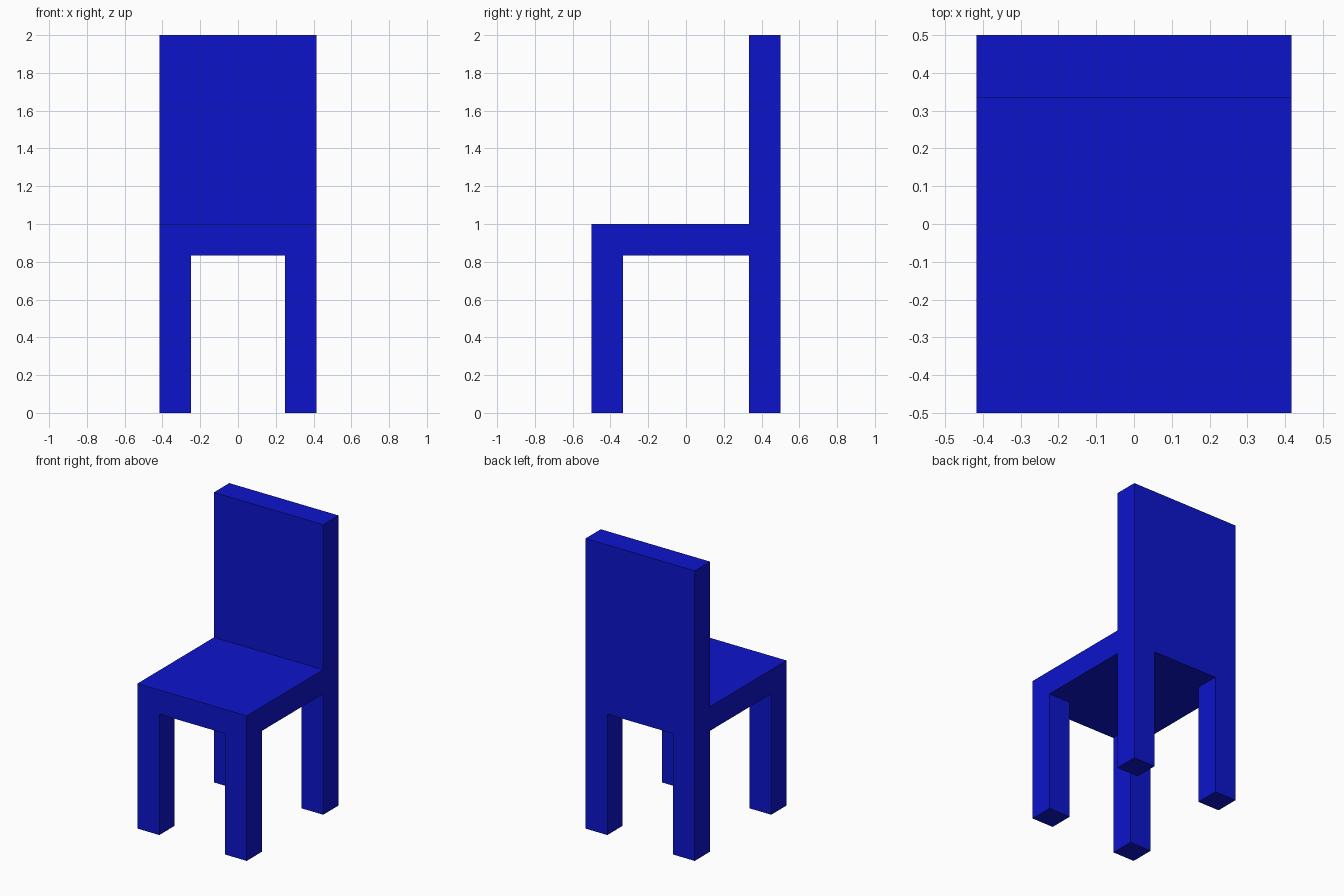
import bpy, bmesh, math
from mathutils import Matrix, Vector

if "Cube" in bpy.data.objects:
    bpy.data.objects.remove(bpy.data.objects["Cube"])

T = 1 / 6                    # thickness of legs, seat and back
HX, HY = 2.5 * T, 3 * T      # half width and half depth
SEAT_TOP, TOP = 1.0, 2.0


def extrude(bm, faces, dz):
    """Pull a face region straight up or down, leaving no inner faces."""
    geom = bmesh.ops.extrude_face_region(bm, geom=faces)["geom"]
    verts = [g for g in geom if isinstance(g, bmesh.types.BMVert)]
    bmesh.ops.translate(bm, verts=verts, vec=(0, 0, dz))
    old = [f for f in faces if f.is_valid]
    if old:
        bmesh.ops.delete(bm, geom=old, context='FACES')


bm = bmesh.new()

# Seat slab, cut along the leg and back lines
bmesh.ops.create_cube(bm, size=1, matrix=Matrix.Translation((0, 0, SEAT_TOP - T / 2))
                      @ Matrix.Diagonal((2 * HX, 2 * HY, T, 1)))
for s in (-1, 1):
    for co, no in (((s * (HX - T), 0, 0), (1, 0, 0)), ((0, s * (HY - T), 0), (0, 1, 0))):
        bmesh.ops.bisect_plane(bm, geom=bm.verts[:] + bm.edges[:] + bm.faces[:],
                               plane_co=Vector(co), plane_no=Vector(no))
bm.normal_update()

# Backrest from the rear strip of the seat top
extrude(bm, [f for f in bm.faces if f.normal.z > 0.9
             and f.calc_center_median().y > HY - T], TOP - SEAT_TOP)

# Four legs from the corners of the seat underside
bm.normal_update()
for sx in (-1, 1):
    for sy in (-1, 1):
        corner = [f for f in bm.faces if f.normal.z < -0.9
                  and f.calc_center_median().x * sx > HX - T
                  and f.calc_center_median().y * sy > HY - T]
        extrude(bm, corner, -(SEAT_TOP - T))

# Merge flush panels into clean flat faces
bmesh.ops.recalc_face_normals(bm, faces=bm.faces[:])
bmesh.ops.dissolve_limit(bm, angle_limit=math.radians(1),
                         verts=bm.verts[:], edges=bm.edges[:])

mesh = bpy.data.meshes.new("chair")
bm.to_mesh(mesh)
bm.free()
chair = bpy.data.objects.new("chair", mesh)
bpy.context.collection.objects.link(chair)

# Blue paint
blue = bpy.data.materials.new("blue_paint")
blue.diffuse_color = (0.004, 0.007, 0.60, 1)
blue.use_nodes = True
blue.node_tree.nodes["Principled BSDF"].inputs["Base Color"].default_value = blue.diffuse_color
mesh.materials.append(blue)
